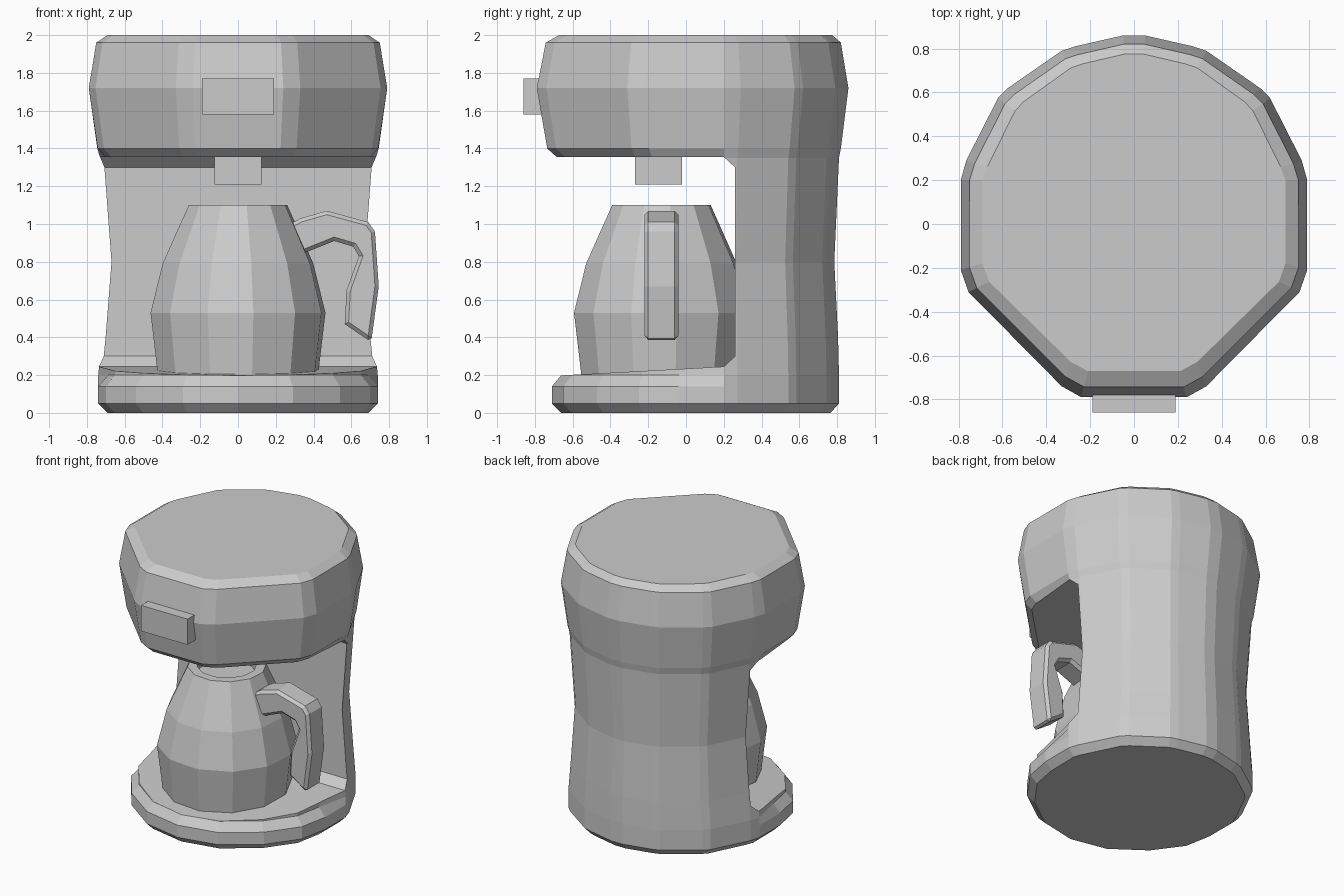
import bpy, bmesh
from math import cos, sin, radians

if "Cube" in bpy.data.objects:
    bpy.data.objects.remove(bpy.data.objects["Cube"])


def make(name, bm):
    bmesh.ops.recalc_face_normals(bm, faces=bm.faces)
    me = bpy.data.meshes.new(name)
    bm.to_mesh(me)
    bm.free()
    ob = bpy.data.objects.new(name, me)
    bpy.context.collection.objects.link(ob)
    return ob


def loft(name, rings):
    bm = bmesh.new()
    loops = [[bm.verts.new(p) for p in r] for r in rings]
    n = len(loops[0])
    for a, b in zip(loops, loops[1:]):
        for i in range(n):
            j = (i + 1) % n
            bm.faces.new((a[i], a[j], b[j], b[i]))
    bm.faces.new(loops[0][::-1])
    bm.faces.new(loops[-1])
    return make(name, bm)


def box(name, x0, x1, y0, y1, z0, z1):
    return loft(name, [[(x0, y0, z), (x1, y0, z), (x1, y1, z), (x0, y1, z)] for z in (z0, z1)])


# Half outlines, front centre to back; the left half is mirrored
HEAD = [(0, -.79), (.24, -.79), (.33, -.74), (.755, -.31), (.79, -.21)]
BASE = [(0, -.71), (.29, -.65), (.54, -.47), (.70, -.25), (.74, -.04)]
BACK = [(.79, .2), (.765, .29), (.62, .575), (.575, .62), (.33, .79), (.27, .81), (.05, .86)]


def ring(z, front, fx, fy, bx, by):
    half = [(x * fx, y * fy, z) for x, y in front]
    half += [(x * bx / .79, y * (by / .86 if y > .25 else 1), z) for x, y in BACK]
    return half + [(-x, y, z) for x, y, z in half[:0:-1]]


# Body: one loft for base, column and head
body = loft("machine_body", [
    ring(0, BASE, .93, .93, .69, .765),
    ring(.05, BASE, 1, 1, .74, .81),
    ring(.14, BASE, 1, 1, .74, .81),
    ring(.20, BASE, .93, .93, .74, .81),
    ring(.40, BASE, .93, .93, .72, .805),
    ring(.80, BASE, .93, .93, .69, .785),
    ring(1.35, HEAD, .88, .86, .73, .81),
    ring(1.40, HEAD, .94, .93, .745, .82),
    ring(1.72, HEAD, 1, 1, .79, .86),
    ring(1.96, HEAD, .95, .94, .75, .82),
    ring(2.0, HEAD, .875, .85, .69, .775),
])

# Carafe bay cut out of the body
bay = [(-1, .18), (.2, .245), (.26, .3), (.26, 1.3), (.2, 1.355), (-1, 1.355)]
cutter = loft("bay_cutter", [[(x, y, z) for y, z in bay] for x in (-1, 1)])
cutter.hide_render = True
cutter.hide_viewport = True
cut = body.modifiers.new("bay", 'BOOLEAN')
cut.object = cutter
cut.operation = 'DIFFERENCE'
cut.solver = 'EXACT'

# Control panel and brew spout
box("control_panel", -.19, .19, -.86, -.70, 1.58, 1.77)
box("brew_spout", -.125, .125, -.27, -.02, 1.21, 1.37)

# Carafe, twelve-sided with a recessed mouth
CY = -.13
profile = [(.43, .195), (.47, .53), (.405, .79), (.265, 1.1), (.20, 1.1), (.20, 1.04)]
loft("carafe", [[(r * cos(radians(10 + 30 * i)), CY + r * sin(radians(10 + 30 * i)), z)
                 for i in range(12)] for r, z in profile])

# Carafe handle
outline = [(.24, .98), (.33, 1.03), (.47, 1.07), (.69, 1.01), (.725, .96), (.745, .67),
           (.705, .375), (.565, .47), (.575, .65), (.64, .83), (.61, .88), (.51, .91),
           (.36, .85), (.28, .83)]
handle = loft("carafe_handle", [[(x, y, z) for x, z in outline] for y in (-.22, -.04)])
bev = handle.modifiers.new("bevel", 'BEVEL')
bev.width = .02
bev.segments = 1
bev.limit_method = 'ANGLE'
bev.angle_limit = radians(65)
